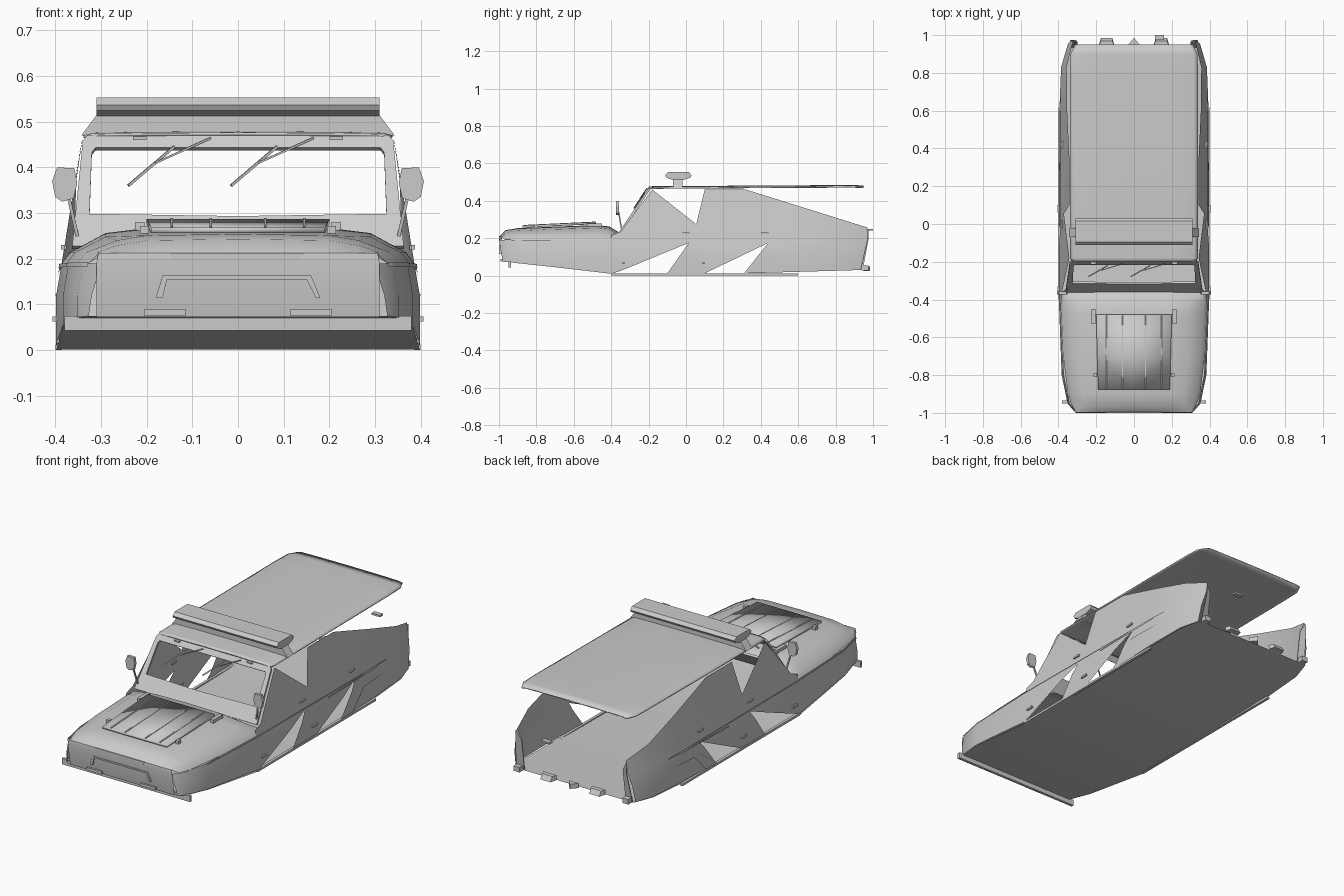
import bpy, bmesh, math
from mathutils import Vector

if "Cube" in bpy.data.objects:
    bpy.data.objects.remove(bpy.data.objects["Cube"])


def lerp(table, t):
    """Piecewise linear lookup in a list of (key, value)."""
    if t <= table[0][0]:
        return table[0][1]
    for (a, va), (b, vb) in zip(table, table[1:]):
        if t <= b:
            return va + (vb - va) * (t - a) / (b - a)
    return table[-1][1]


PLAN = [(-1, .31), (-.95, .352), (-.8, .383), (-.4, .398), (.6, .395), (.83, .386), (.97, .345)]
TAPER = [(.12, 0), (.19, -.012), (.46, -.055)]


def side_x(y, z):
    return lerp(PLAN, y) + lerp(TAPER, z)


def finish(name, bm, mirror=False, solid=0, smooth=True):
    bmesh.ops.recalc_face_normals(bm, faces=bm.faces)
    me = bpy.data.meshes.new(name)
    bm.to_mesh(me)
    bm.free()
    ob = bpy.data.objects.new(name, me)
    bpy.context.collection.objects.link(ob)
    if mirror:
        ob.modifiers.new("Mirror", 'MIRROR').use_clip = True
    if solid:
        m = ob.modifiers.new("Solidify", 'SOLIDIFY')
        m.thickness, m.offset = solid, 0
    if smooth:
        bpy.ops.object.select_all(action='DESELECT')
        ob.select_set(True)
        bpy.context.view_layer.objects.active = ob
        bpy.ops.object.shade_smooth_by_angle(angle=math.radians(35))
    return ob


def loft(name, rows, **kw):
    bm = bmesh.new()
    grid = [[bm.verts.new(p) for p in r] for r in rows]
    for a, b in zip(grid, grid[1:]):
        for i in range(len(a) - 1):
            bm.faces.new((a[i], a[i + 1], b[i + 1], b[i]))
    return finish(name, bm, **kw)


def prism(name, a, b, mirror=False):
    """Closed solid between two matching rings of points."""
    bm = bmesh.new()
    va, vb = [bm.verts.new(p) for p in a], [bm.verts.new(p) for p in b]
    n = len(a)
    bm.faces.new(va)
    bm.faces.new(vb)
    for i in range(n):
        bm.faces.new((va[i], va[(i + 1) % n], vb[(i + 1) % n], vb[i]))
    return finish(name, bm, mirror, smooth=False)


def box(name, x, y, z, mirror=False):
    ring = lambda zz: [(x[0], y[0], zz), (x[1], y[0], zz), (x[1], y[1], zz), (x[0], y[1], zz)]
    return prism(name, ring(z[0]), ring(z[1]), mirror)


def rod(name, p, q, r, mirror=False):
    p, q = Vector(p), Vector(q)
    d = (q - p).normalized()
    u = d.orthogonal().normalized() * r
    v = d.cross(u)
    ring = lambda c: [c + u, c + v, c - u, c - v]
    return prism(name, ring(p), ring(q), mirror)


# Side skins: flat outlines cut at the fold lines, then bent onto the body shape
def side_panel(name, outline, offset=0):
    bm = bmesh.new()
    bm.faces.new([bm.verts.new((0, y, z)) for y, z in outline])
    cuts = [((0, c, 0), (0, 1, 0)) for c in (-.95, -.8, -.4, .6, .83)]
    cuts += [((0, 0, c), (0, 0, 1)) for c in (.12, .19)]
    for co, no in cuts:
        bmesh.ops.bisect_plane(bm, geom=bm.verts[:] + bm.edges[:] + bm.faces[:],
                               plane_co=co, plane_no=no, dist=1e-5)
    bmesh.ops.triangulate(bm, faces=bm.faces)
    for v in bm.verts:
        v.co.x = side_x(v.co.y, v.co.z) + offset
    return finish(name, bm, mirror=True)


side_panel("front_lower_side", [(-.98, .075), (-.7, .045), (-.4, .01), (-.35, .025), (.015, .175),
                                (.015, .19), (-1, .19)])
side_panel("middle_lower_side", [(-.1, .012), (.1, .012), (.44, .175), (.44, .19), (.015, .19), (.015, .175)])
side_panel("rear_lower_side", [(.31, .012), (.935, .03), (.97, .19), (.44, .19), (.44, .175)])
side_panel("door_upper_side", [(-.4, .19), (.08, .19), (.055, .275), (-.18, .46), (-.35, .235), (-.4, .215)])
side_panel("rear_upper_side", [(.08, .19), (.97, .19), (.97, .257), (.32, .46), (.1, .46), (.055, .275)])

# Rear arch recess and slim side trims
side_panel("rear_arch_patch", [(.31, .014), (.4, .014), (.5, .115), (.66, .122), (.46, .125)], .004)
side_panel("belt_trim", [(-.97, .183), (.7, .175), (.7, .182), (-.97, .192)], .005)
side_panel("rear_window_trim", [(.2, .163), (.62, .172), (.62, .178), (.2, .17)], .006)

# Underside
loft("floor", [[(0, y, z), (lerp(PLAN, y), y, z)] for y, z in
               [(-.98, .075), (-.95, .07), (-.8, .053), (-.4, .001), (0, .004), (.4, .008),
                (.6, .014), (.83, .024), (.945, .03)]], mirror=True)
box("sill", (.385, .4), (-.4, .6), (0, .012), True)

# Nose and bonnet as one skin
rows = []
for y, z, w in [(-.98, .072, .31), (-1, .19, .31), (-.997, .212, .306)]:
    rows.append([(x * w, y, z) for x in (0, .6, .85, .95, 1)])
for y, z in [(-.965, .243), (-.9, .254), (-.7, .262), (-.48, .27), (-.41, .263), (-.36, .232)]:
    w = side_x(y, .19)
    s = .29 if y > -.9 else .265
    rows.append([(0, y, z), (.2, y, z - .003), (s, y, z - .014), (w - .018, y, .214), (w, y, .19)])
loft("bonnet_and_nose", rows, mirror=True)

# Raised bonnet lid with ribs and hinges
loft("bonnet_lid", [[(0, y, z), (w, y, z)] for y, z, w in
                    [(-.875, .262, .19), (-.7, .271, .195), (-.48, .281, .2)]], mirror=True, solid=.012)
for x in (.06, .145):
    rod("bonnet_rib", (x, -.87, .268), (x, -.485, .286), .004, True)
box("bonnet_hinge", (.205, .225), (-.53, -.45), (.255, .28), True)
box("bonnet_catch", (.195, .215), (-.81, -.79), (.255, .272), True)

# Nose details: upper slot, lower grille lip, lamps and bumper blade
prism("upper_grille", [(-.15, -1.0, .213), (.145, -1.0, .213), (.13, -1.0, .187), (-.135, -1.0, .187)],
      [(-.15, -.985, .213), (.145, -.985, .213), (.13, -.985, .187), (-.135, -.985, .187)])
lip = [(-.18, .115), (-.165, .163), (.16, .163), (.18, .115), (.17, .115), (.15, .155), (-.155, .155), (-.165, .115)]
prism("lower_grille", [(x, -.999, z) for x, z in lip], [(x, -.97, z) for x, z in lip])
box("front_lamp", (.115, .205), (-.993, -.97), (.075, .09), True)
box("bumper_blade", (-.38, .38), (-.95, -.935), (.043, .075))

# Windscreen frame with a large opening
def screen(x, z, d=0):
    return (x, -.36 + (z - .22) * .165 / .245 + d, z)


outer = [(0, .225), (.363, .225), (.34, .455), (.33, .467), (0, .467)]
inner = [(0, .29), (.32, .29), (.32, .43), (.312, .44), (0, .44)]
inner[1] = (.325, .295)
loft("windscreen_frame", [[screen(*p) for p in outer], [screen(*p) for p in inner]],
     mirror=True, solid=.012, smooth=False)
for dx in (0, .225):
    rod("wiper_arm", screen(-.06 + dx, .464, -.015), screen(-.18 + dx, .41, -.015), .003)
    rod("wiper_blade", screen(-.24 + dx, .36, -.012), screen(-.14 + dx, .445, -.012), .004)
box("screen_hinge", (.2, .23), (-.215, -.19), (.46, .468), True)

# Roof sheet with clipped rear corners
loft("roof", [[(0, y, z), (w * .6, y, z - .001), (w * .94, y, z - .003), (w, y, z - .008)] for y, z, w in
              [(-.2, .473, .325), (-.18, .475, .338), (.3, .478, .338), (.8, .481, .338), (.9, .481, .335),
               (.95, .479, .31)]], mirror=True, solid=.006)

# Roof light bar on a wide tapered foot
bar = [(-.07, .512), (-.105, .524), (-.112, .537), (-.095, .553), (.015, .553), (.03, .537), (.023, .524), (-.012, .512)]
prism("light_bar", [(-.31, y, z) for y, z in bar], [(.31, y, z) for y, z in bar])
foot = lambda x, z: [(-x, -.07, z), (x, -.07, z), (x, -.02, z), (-x, -.02, z)]
prism("light_bar_foot", foot(.343, .47), foot(.31, .514))

# Side mirrors
mir = [(.352, .365), (.358, .398), (.396, .4), (.407, .37), (.4, .335), (.385, .325), (.36, .332)]
prism("mirror", [(x, -.373, z) for x, z in mir], [(x, -.357, z) for x, z in mir], True)
rod("mirror_arm", (.372, -.36, .34), (.352, -.345, .25), .005, True)

# Door handles and hinges
for y, z in [(0, .225), (.42, .225), (.08, .068), (-.35, .068)]:
    x = side_x(y, z)
    box("door_fitting", (x - .004, x + .008), (y - .02, y + .02), (z - .005, z + .005), True)

# Rear corners, tail brackets and latch
prism("rear_corner", [(.345, .945, .03), (.33, .975, .19), (.328, .975, .25), (.3, .965, .2), (.3, .94, .03)],
      [(.34, .935, .03), (.325, .965, .19), (.323, .965, .25), (.3, .96, .2), (.3, .935, .03)], True)
box("rear_foot", (.305, .34), (.94, .975), (.028, .055), True)
for x in (-.145, .145):
    prism("tail_bracket", [(x - .04, .95, .03), (x + .04, .95, .03), (x + .03, .985, .03), (x - .03, .985, .03)],
          [(x - .04, .945, .055), (x + .04, .945, .055), (x + .03, .97, .055), (x - .03, .97, .055)])
prism("tail_hook", [(-.03, .95, .025), (.03, .95, .025), (0, .985, .025)],
      [(-.03, .95, .05), (.03, .95, .05), (0, .985, .05)])
box("rear_latch", (.11, .16), (.975, 1.0), (.24, .25))
